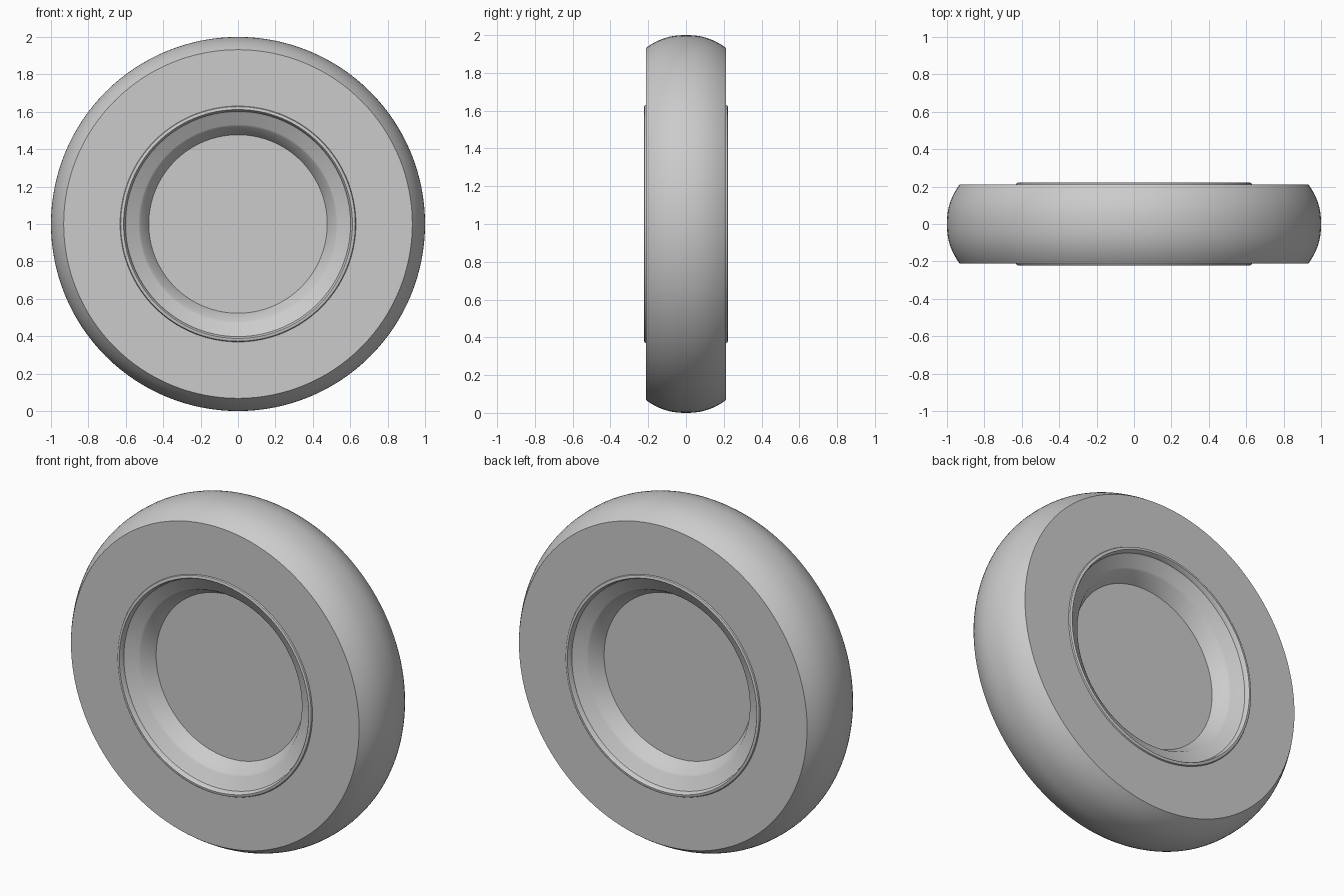
import bpy, bmesh, math

if "Cube" in bpy.data.objects:
    bpy.data.objects.remove(bpy.data.objects["Cube"])

SEGMENTS = 128
CENTRE_Z = 1.0


def lathe(name, profile, closed=False):
    """Spin a list of (radius, y) points around the wheel axle."""
    bm = bmesh.new()
    rings = []
    for r, y in profile:
        if r == 0:
            rings.append([bm.verts.new((0, y, 0))] * SEGMENTS)
        else:
            angles = [2 * math.pi * i / SEGMENTS for i in range(SEGMENTS)]
            rings.append([bm.verts.new((r * math.cos(a), y, r * math.sin(a))) for a in angles])
    pairs = list(zip(rings, rings[1:]))
    if closed:
        pairs.append((rings[-1], rings[0]))
    for a, b in pairs:
        for i in range(SEGMENTS):
            j = (i + 1) % SEGMENTS
            corners = dict.fromkeys((a[i], a[j], b[j], b[i]))
            bm.faces.new(list(corners))
    bmesh.ops.recalc_face_normals(bm, faces=bm.faces)
    mesh = bpy.data.meshes.new(name)
    bm.to_mesh(mesh)
    bm.free()
    obj = bpy.data.objects.new(name, mesh)
    obj.location.z = CENTRE_Z
    bpy.context.collection.objects.link(obj)
    bpy.ops.object.select_all(action='DESELECT')
    obj.select_set(True)
    bpy.context.view_layer.objects.active = obj
    bpy.ops.object.shade_smooth_by_angle(angle=math.radians(30))
    return obj


# Tyre: flat sidewalls with a crowned tread
HALF_W = 0.212
STEPS = 20
tread = []
for i in range(STEPS + 1):
    t = 2 * i / STEPS - 1
    tread.append((1 - 0.068 * abs(t) ** 2.3, t * HALF_W))
lathe("tyre", [(0.615, -HALF_W)] + tread + [(0.615, HALF_W)], closed=True)

# Rim: rounded lip, stepped bowl and recessed disc, mirrored front to back
half_rim = [(0, 0.075), (0.477, 0.075), (0.522, 0.155), (0.532, 0.162),
            (0.592, 0.188), (0.602, 0.195), (0.608, 0.217), (0.612, 0.222),
            (0.621, 0.222), (0.627, 0.219), (0.631, 0.211), (0.631, 0.200)]
front = [(r, -y) for r, y in half_rim]
lathe("rim", front + half_rim[::-1])
